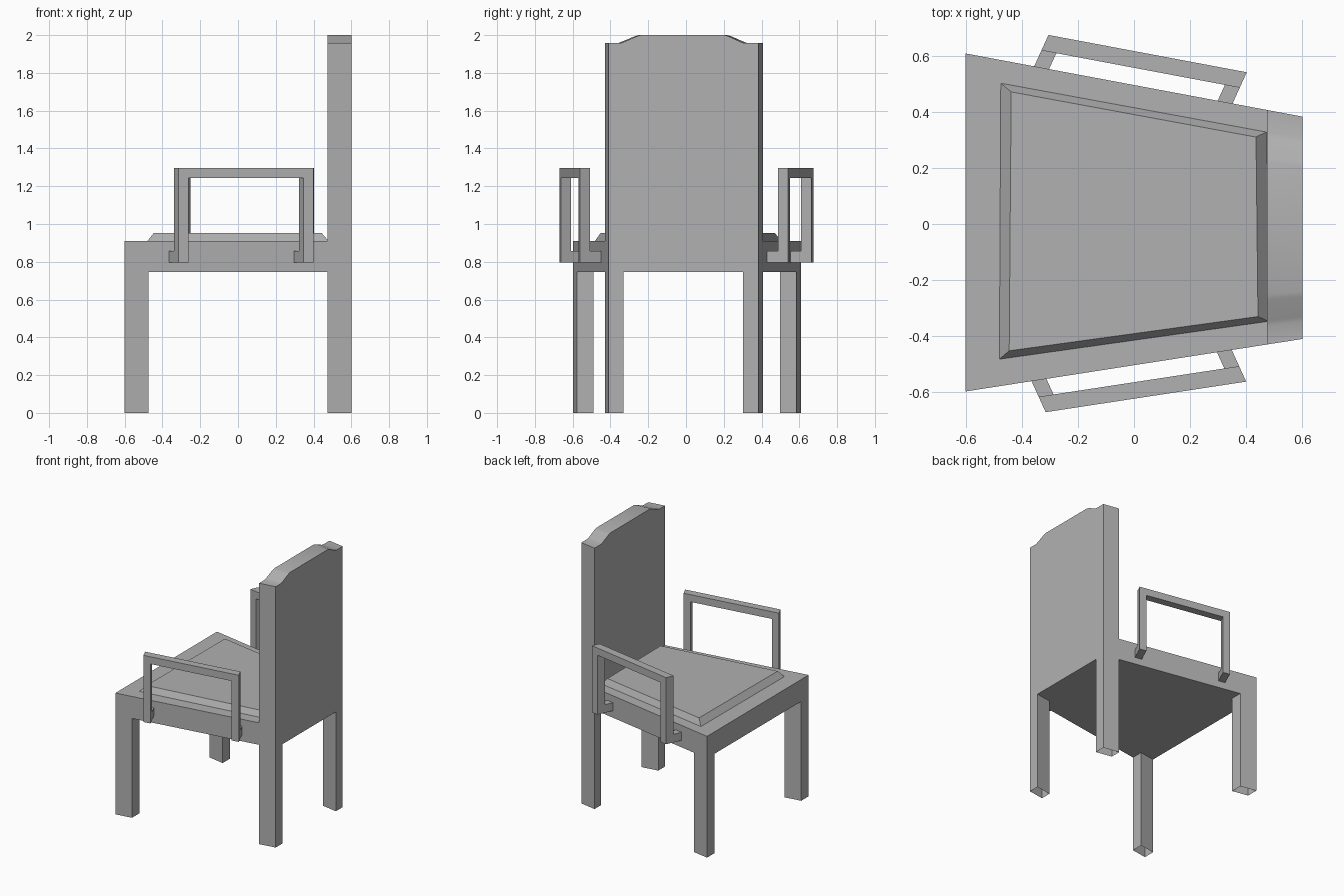
import bpy
import bmesh
import math
from mathutils import Vector

if "Cube" in bpy.data.objects:
    bpy.data.objects.remove(bpy.data.objects["Cube"])

grey = bpy.data.materials.new("mid_grey")
grey.diffuse_color = (0.44, 0.44, 0.44, 1)
grey.use_nodes = True
grey.node_tree.nodes["Principled BSDF"].inputs["Base Color"].default_value = grey.diffuse_color


def loft(name, lower, upper, open_ends=False):
    """Solid between two matching loops of 3D points."""
    n = len(lower)
    faces = [(i, (i + 1) % n, n + (i + 1) % n, n + i) for i in range(n)]
    if not open_ends:
        faces += [tuple(reversed(range(n))), tuple(range(n, 2 * n))]
    mesh = bpy.data.meshes.new(name)
    mesh.from_pydata([tuple(p) for p in lower + upper], [], faces)
    mesh.materials.append(grey)
    bm = bmesh.new()
    bm.from_mesh(mesh)
    bmesh.ops.recalc_face_normals(bm, faces=bm.faces)
    bm.to_mesh(mesh)
    bm.free()
    obj = bpy.data.objects.new(name, mesh)
    bpy.context.collection.objects.link(obj)
    return obj


def prism(name, outline, z0, z1, **kw):
    return loft(name, [(x, y, z0) for x, y in outline],
                [(x, y, z1) for x, y in outline], **kw)


# Tapering plan: wide at -x, narrow at +x
def edge_y(x, side):
    t = (x + 0.6) / 1.2
    return 0.608 - 0.225 * t if side > 0 else -0.597 + 0.187 * t


SEAT_LOW, SEAT_TOP = 0.745, 0.91

# Seat slab
prism("seat", [(-0.6, edge_y(-0.6, -1)), (0.6, edge_y(0.6, -1)),
               (0.6, edge_y(0.6, 1)), (-0.6, edge_y(-0.6, 1))], SEAT_LOW, SEAT_TOP)

# Cushion with sloped sides
cushion_base = [(-0.48, -0.482), (0.48, -0.347), (0.472, 0.328), (-0.475, 0.502)]
cushion_top = [(-0.445, -0.452), (0.442, -0.33), (0.435, 0.31), (-0.438, 0.471)]
loft("cushion", [(x, y, SEAT_TOP) for x, y in cushion_base],
     [(x, y, 0.953) for x, y in cushion_top])

# Four legs, hollow at the foot, flush with the seat sides
for end, x0, x1, width in (("front", -0.6, -0.475, 0.088), ("rear", 0.475, 0.6, 0.08)):
    for label, side in (("right", -1), ("left", 1)):
        inset = -width * side
        a, b = edge_y(x0, side), edge_y(x1, side)
        outline = [(x0, a), (x1, b), (x1, b + inset), (x0, a + inset)]
        leg = prism(f"{end}_{label}_leg", outline, 0, SEAT_LOW, open_ends=True)
        # an open tube: make sure its sides face outward
        middle = sum((Vector((*p, 0)) for p in outline), Vector()) / 4
        face = leg.data.polygons[0]
        if face.normal.dot(face.center - middle - Vector((0, 0, SEAT_LOW / 2))) < 0:
            leg.data.flip_normals()

# Backrest: crested profile given as (fraction of width, height)
crest = [(0, SEAT_TOP), (1, SEAT_TOP), (1, 1.957), (0.905, 1.957), (0.885, 1.963),
         (0.80, 1.994), (0.775, 2.0), (0.215, 2.0), (0.19, 1.994),
         (0.10, 1.963), (0.08, 1.957), (0, 1.957)]


def back_loop(x):
    low, high = edge_y(x, -1), edge_y(x, 1)
    return [(x, low + f * (high - low), z) for f, z in crest]


backrest = loft("backrest", back_loop(0.475), back_loop(0.6))
bpy.context.view_layer.objects.active = backrest
backrest.select_set(True)
bpy.ops.object.shade_smooth_by_angle(angle=math.radians(30))

# Armrests: a U-shaped frame plus two brackets into the seat side
POST, ARM_LOW, ARM_UNDER, ARM_TOP = 0.053, 0.797, 1.243, 1.297
up = Vector((0, 0, 1))
for label, a, b, inward in (
        ("left", (-0.305, 0.674), (0.402, 0.541), (-0.025, -0.055)),
        ("right", (-0.315, -0.671), (0.40, -0.562), (-0.025, 0.055))):
    a, b, d = Vector((*a, 0)), Vector((*b, 0)), Vector((*inward, 0))
    step = (b - a) * (POST / (b.x - a.x))
    frame = [a + up * ARM_LOW, a + step + up * ARM_LOW,
             a + step + up * ARM_UNDER, b - step + up * ARM_UNDER,
             b - step + up * ARM_LOW, b + up * ARM_LOW,
             b + up * ARM_TOP, a + up * ARM_TOP]
    loft(f"{label}_armrest", [p + d for p in frame], frame)
    for end, p in (("front", a), ("rear", b - step)):
        q = [p + d, p + d + step, p + 2.05 * d + step, p + 2.05 * d]
        prism(f"{label}_{end}_arm_bracket", [(v.x, v.y) for v in q], ARM_LOW, 0.858)
